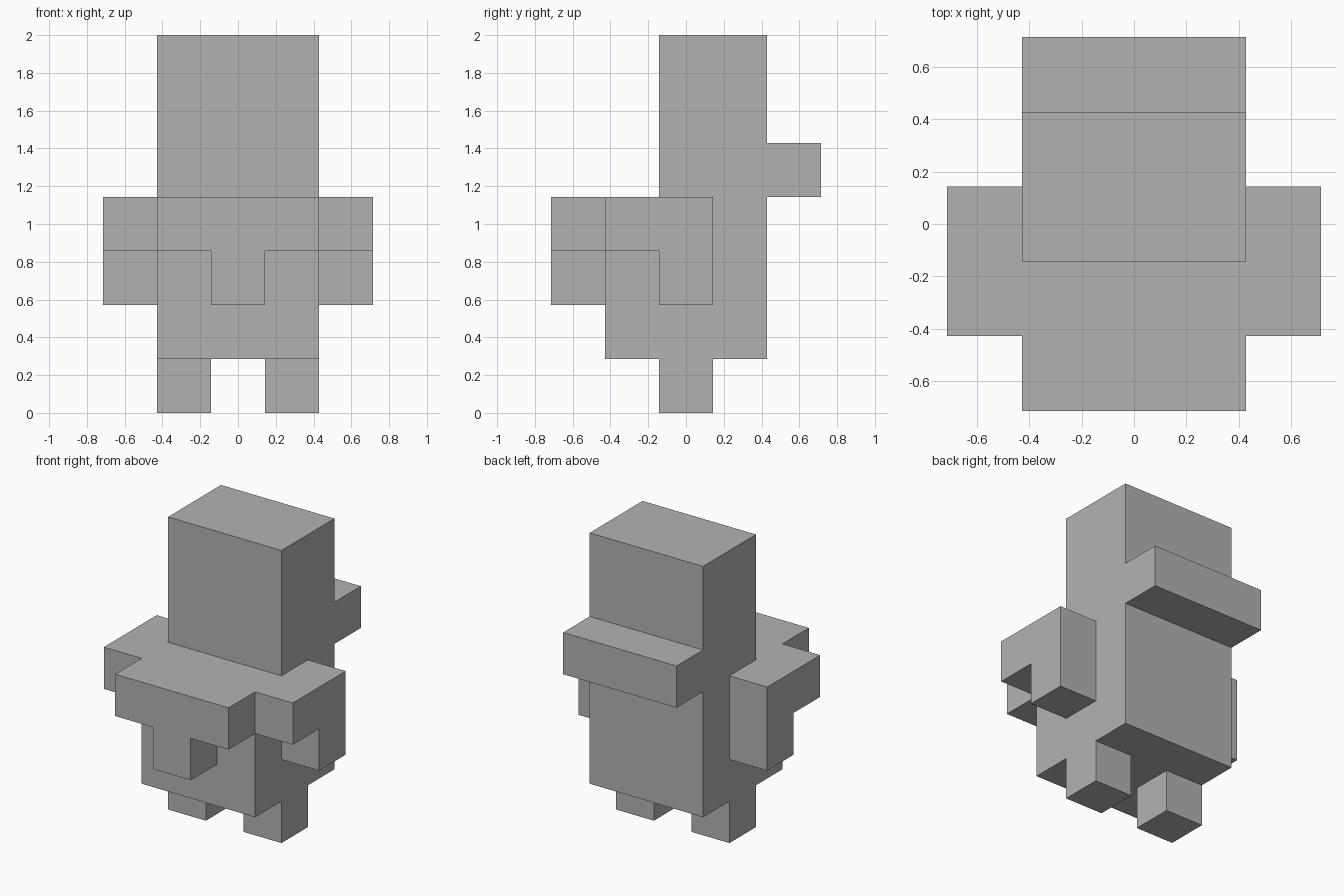
import bpy
import bmesh
from mathutils import Vector

U = 2 / 7  # one block of the blocky figure

if "Cube" in bpy.data.objects:
    bpy.data.objects.remove(bpy.data.objects["Cube"], do_unlink=True)

grey = bpy.data.materials.new("plain grey")
grey.use_nodes = True
color = (0.45, 0.45, 0.45, 1)
grey.diffuse_color = color
grey.node_tree.nodes["Principled BSDF"].inputs["Base Color"].default_value = color


def extrude_profile(name, profile, axis, start, end):
    """Extrude a (horizontal, z) outline along x or y, measured in blocks."""
    bm = bmesh.new()
    if axis == "x":
        points = [(start, h, z) for h, z in profile]
        offset = Vector((end - start, 0, 0))
    else:
        points = [(h, start, z) for h, z in profile]
        offset = Vector((0, end - start, 0))
    face = bm.faces.new([bm.verts.new(Vector(p) * U) for p in points])
    result = bmesh.ops.extrude_face_region(bm, geom=[face], use_keep_orig=True)
    moved = [g for g in result["geom"] if isinstance(g, bmesh.types.BMVert)]
    bmesh.ops.translate(bm, verts=moved, vec=offset * U)
    bmesh.ops.recalc_face_normals(bm, faces=bm.faces)
    mesh = bpy.data.meshes.new(name)
    bm.to_mesh(mesh)
    bm.free()
    mesh.materials.append(grey)
    obj = bpy.data.objects.new(name, mesh)
    bpy.context.collection.objects.link(obj)
    return obj


# Torso, set-back head and the ridge behind the neck share one side outline
extrude_profile("torso_and_head", [
    (-1.5, 1), (1.5, 1), (1.5, 4), (2.5, 4), (2.5, 5), (1.5, 5),
    (1.5, 7), (-0.5, 7), (-0.5, 4), (-1.5, 4)], "x", -1.5, 1.5)

# T-shaped chest piece: wide bar with a short drop in the middle
extrude_profile("chest_piece", [
    (-0.5, 2), (0.5, 2), (0.5, 3), (1.5, 3), (1.5, 4),
    (-1.5, 4), (-1.5, 3), (-0.5, 3)], "y", -2.5, -1.5)

# L-shaped arms and square feet on both sides
arm = [(-0.5, 2), (0.5, 2), (0.5, 4), (-1.5, 4), (-1.5, 3), (-0.5, 3)]
foot = [(-0.5, 0), (0.5, 0), (0.5, 1), (-0.5, 1)]
for side, s in (("left", 1), ("right", -1)):
    extrude_profile(side + "_arm", arm, "x", s * 1.5, s * 2.5)
    extrude_profile(side + "_foot", foot, "x", s * 0.5, s * 1.5)
